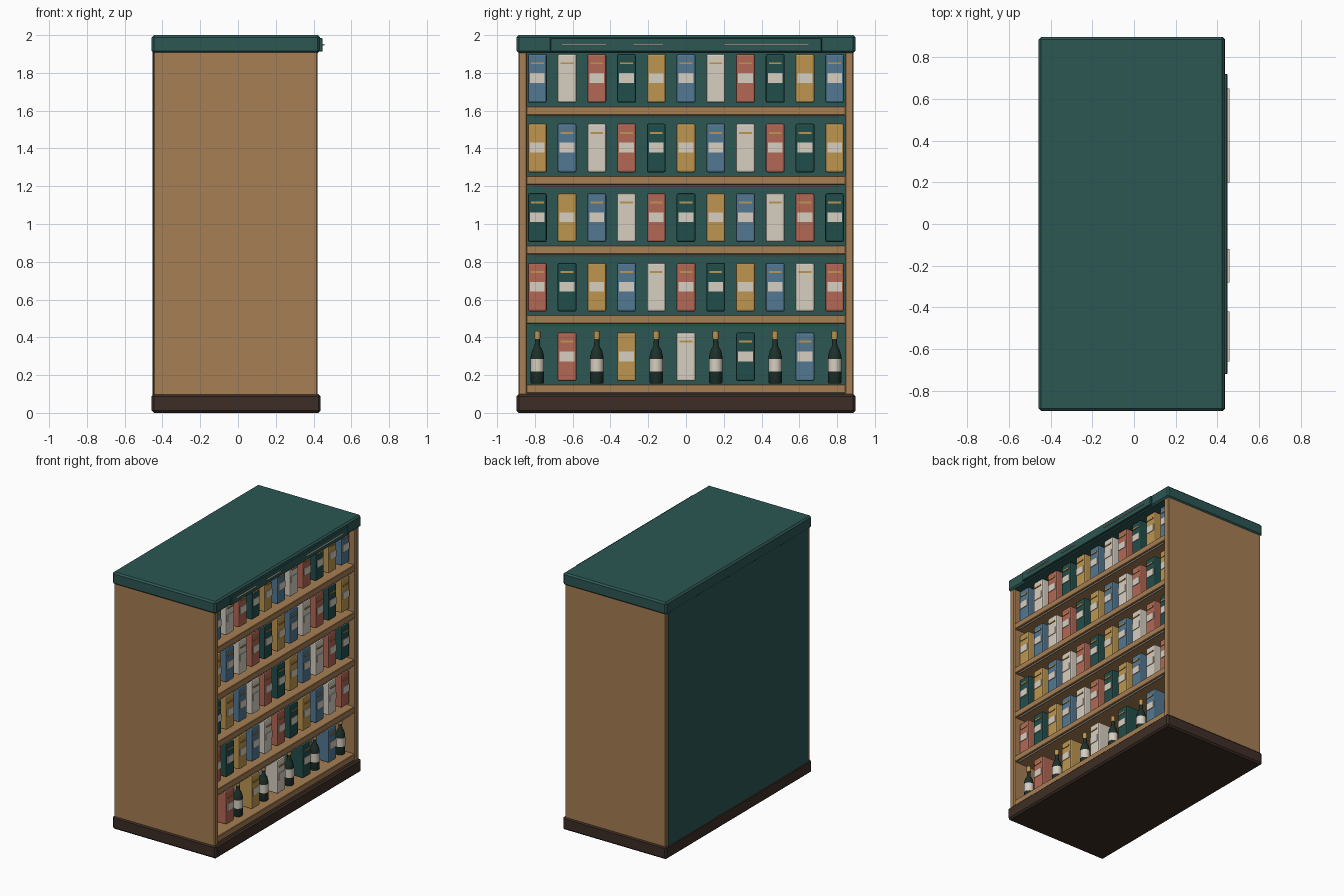
import bpy, bmesh, math
from mathutils import Matrix, Vector

if "Cube" in bpy.data.objects:
    bpy.data.objects.remove(bpy.data.objects["Cube"])


def mat(name, r, g, b):
    m = bpy.data.materials.new(name)
    m.diffuse_color = (r, g, b, 1)
    m.use_nodes = True
    m.node_tree.nodes["Principled BSDF"].inputs["Base Color"].default_value = m.diffuse_color
    return m


TEAL = mat("teal paint", .025, .095, .087)
WOOD = mat("wood", .38, .21, .087)
DARK = mat("dark wood", .048, .027, .019)
CREAM = mat("cream", .68, .62, .53)
RED = mat("red", .45, .136, .089)
GREEN = mat("deep teal", .015, .076, .07)
GOLD = mat("gold", .51, .305, .08)
BLUE = mat("blue", .084, .188, .287)
GLASS = mat("dark glass", .013, .03, .024)


def box(name, x, y, z, m, bevel=0.0, seg=1):
    """Box from (min, max) ranges on each axis."""
    bm = bmesh.new()
    size = Vector([r[1] - r[0] for r in (x, y, z)])
    bmesh.ops.create_cube(bm, size=1, matrix=Matrix.Diagonal((*size, 1)))
    me = bpy.data.meshes.new(name)
    bm.to_mesh(me)
    bm.free()
    ob = bpy.data.objects.new(name, me)
    ob.location = [(r[0] + r[1]) / 2 for r in (x, y, z)]
    me.materials.append(m)
    bpy.context.collection.objects.link(ob)
    if bevel:
        mod = ob.modifiers.new("soft edges", 'BEVEL')
        mod.width, mod.segments = bevel, seg
    return ob


def lathe(name, profile, loc, m, n=12):
    """Spin a (radius, height) profile around z."""
    bm = bmesh.new()
    rings = [[bm.verts.new((r * math.cos(2 * math.pi * i / n), r * math.sin(2 * math.pi * i / n), z))
              for i in range(n)] for r, z in profile]
    for a, b in zip(rings, rings[1:]):
        for i in range(n):
            j = (i + 1) % n
            bm.faces.new((a[i], a[j], b[j], b[i]))
    bm.faces.new(rings[0][::-1])
    bm.faces.new(rings[-1])
    me = bpy.data.meshes.new(name)
    bm.to_mesh(me)
    bm.free()
    me.shade_smooth()
    me.set_sharp_from_angle(angle=math.radians(35))
    me.materials.append(m)
    ob = bpy.data.objects.new(name, me)
    ob.location = loc
    bpy.context.collection.objects.link(ob)


# cabinet carcass, open towards +x
box("plinth", (-.457, .437), (-.897, .897), (0, .10), DARK, .012)
box("back_panel", (-.452, -.42), (-.86, .86), (.09, 1.92), TEAL)
for side, s in (("left", -1), ("right", 1)):
    box("side_panel_" + side, (-.447, .422), sorted((s * .842, s * .888)), (.09, 1.92), WOOD, .006)
box("cornice", (-.457, .434), (-.897, .897), (1.905, 2.0), TEAL, .012)

# blank sign board with plain trim strips
box("sign_board", (.42, .448), (-.72, .72), (1.912, 1.985), TEAL, .004)
for a, b in ((-.66, -.42), (-.28, -.12), (.2, .65)):
    box("sign_trim", (.44, .457), (a, b), (1.946, 1.952), CREAM)

# shelves with under-edge rails
COLORS = [CREAM, RED, GREEN, GOLD, BLUE]
for row in range(5):
    zb = .103 + .368 * row
    box("shelf", (-.43, .415), (-.845, .845), (zb, zb + .048), WOOD, .004)
    if row:
        box("shelf_rail", (.395, .405), (-.81, .81), (zb - .012, zb - .005), CREAM)

    # goods standing on the shelf
    z0 = .168 + .3685 * row
    for i in range(11):
        y = -.787 + .1574 * i
        if row == 0 and i % 2 == 0:
            x = .33
            lathe("bottle", [(.032, 0), (.035, .006), (.035, .145), (.028, .175), (.014, .2), (.013, .24)],
                  (x, y, .155), GLASS)
            lathe("bottle_label", [(.0365, .065), (.0365, .13)], (x, y, .155), CREAM)
            lathe("bottle_cap", [(.016, .235), (.016, .278)], (x, y, .155), GOLD)
            continue
        box("carton", (.22, .375), (y - .05, y + .05), (z0, z0 + .258), COLORS[(i + row) % 5], .01, 2)
        box("carton_label", (.37, .380), (y - .039, y + .039), (z0 + .105, z0 + .157), CREAM)
        box("carton_band", (.37, .381), (y - .034, y + .034), (z0 + .204, z0 + .214), GOLD)
